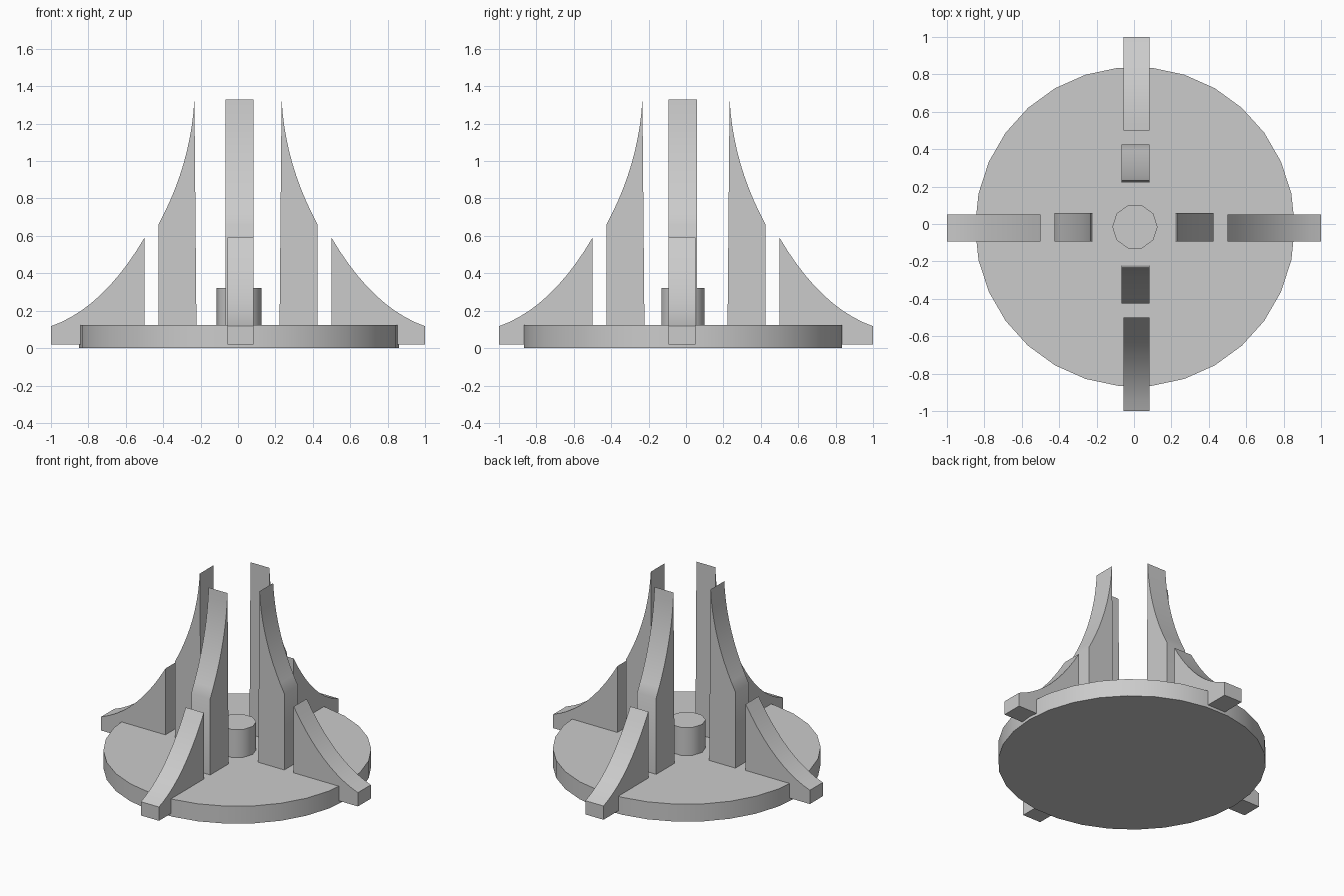
import bpy
import bmesh
import math
from mathutils import Matrix, Vector

cube = bpy.data.objects.get("Cube")
if cube:
    bpy.data.objects.remove(cube, do_unlink=True)

grey = bpy.data.materials.new("plain_grey")
grey.use_nodes = True
colour = (0.6, 0.6, 0.6, 1)
grey.diffuse_color = colour
grey.node_tree.nodes["Principled BSDF"].inputs["Base Color"].default_value = colour


def finish(name, bm):
    """Turn a bmesh into a named, shaded object."""
    bmesh.ops.recalc_face_normals(bm, faces=bm.faces)
    mesh = bpy.data.meshes.new(name)
    bm.to_mesh(mesh)
    bm.free()
    mesh.materials.append(grey)
    obj = bpy.data.objects.new(name, mesh)
    bpy.context.collection.objects.link(obj)
    bpy.ops.object.select_all(action='DESELECT')
    obj.select_set(True)
    bpy.context.view_layer.objects.active = obj
    bpy.ops.object.shade_smooth_by_angle(angle=math.radians(40))
    return obj


def disc(name, radius, bottom, top, sides):
    """Upright cylinder with a corner pointing along +x."""
    bm = bmesh.new()
    ring = [bm.verts.new((0.005 + radius * math.cos(math.tau * i / sides),
                          -0.015 + radius * math.sin(math.tau * i / sides), bottom))
            for i in range(sides)]
    base = bm.faces.new(ring)
    cap = bmesh.ops.extrude_face_region(bm, geom=[base], use_keep_orig=True)
    verts = [v for v in cap["geom"] if isinstance(v, bmesh.types.BMVert)]
    bmesh.ops.translate(bm, vec=(0, 0, top - bottom), verts=verts)
    finish(name, bm)


def curve(start, control, end, steps=10):
    """Points on a quadratic arc."""
    a, b, c = Vector(start), Vector(control), Vector(end)
    return [a * (1 - t) ** 2 + b * 2 * t * (1 - t) + c * t * t
            for t in (i / steps for i in range(steps + 1))]


def fin(name, profile, low, high, angle):
    """Extrude a (radius, height) profile sideways, then turn it about z."""
    bm = bmesh.new()
    face = bm.faces.new([bm.verts.new((p[0], low, p[1])) for p in profile])
    side = bmesh.ops.extrude_face_region(bm, geom=[face], use_keep_orig=True)
    verts = [v for v in side["geom"] if isinstance(v, bmesh.types.BMVert)]
    bmesh.ops.translate(bm, vec=(0, high - low, 0), verts=verts)
    bmesh.ops.rotate(bm, verts=bm.verts, matrix=Matrix.Rotation(angle, 3, 'Z'))
    finish(name, bm)


# Round base and centre post
disc("round_base", 0.855, 0.0, 0.123, 30)
disc("centre_post", 0.121, 0.1, 0.32, 10)

# Tall inner fins and low outer fins share the same curved outline idea
inner = [(0.222, 0.1), (0.426, 0.1)] + curve((0.426, 0.66), (0.252, 0.98), (0.233, 1.33))
outer = [(0.5, 0.02), (1.0, 0.02)] + curve((1.0, 0.117), (0.72, 0.215), (0.5, 0.59))

# Sideways span of each fin pair: along x (span in y) and along y (span in x)
spans = {"x": ((-0.093, 0.059), (-0.094, 0.05)),
         "y": ((-0.066, 0.082), (-0.057, 0.084))}

for place, axis, turn in (("left", "x", 0), ("back", "y", 1), ("right", "x", 2), ("front", "y", 3)):
    for kind, profile, (low, high) in zip(("tall_inner", "low_outer"), (inner, outer), spans[axis]):
        # Turning by 90 or 180 degrees flips the sideways direction
        if turn in (1, 2):
            low, high = -high, -low
        fin(f"{kind}_fin_{place}", profile, low, high, turn * math.pi / 2)
